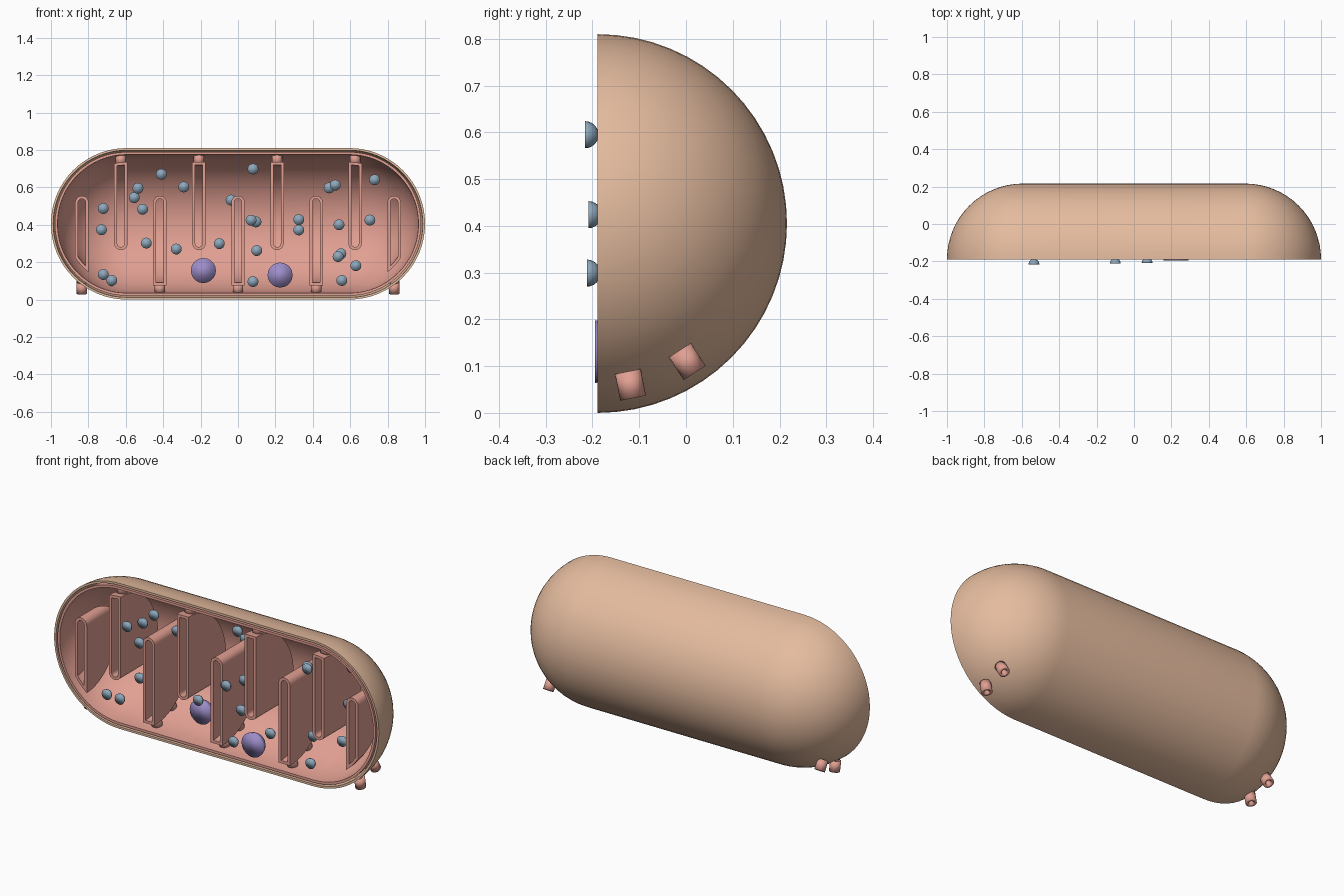
import bpy, bmesh, math
from mathutils import Matrix, Vector

if "Cube" in bpy.data.objects:
    bpy.data.objects.remove(bpy.data.objects["Cube"])

FRONT, MID, CAP_X = -0.189, 0.405, 0.595   # cut plane, axis height, cap centres


def material(name, rgb):
    m = bpy.data.materials.new(name)
    m.use_nodes = True
    m.diffuse_color = (*rgb, 1)
    m.node_tree.nodes["Principled BSDF"].inputs["Base Color"].default_value = (*rgb, 1)
    return m


TAN = material("tan", (0.78, 0.50, 0.345))
PINK = material("pink", (0.76, 0.35, 0.29))
BLUE = material("steel blue", (0.27, 0.39, 0.50))
PURPLE = material("violet", (0.34, 0.27, 0.59))


def finish(bm, name, mat, angle=35):
    bmesh.ops.recalc_face_normals(bm, faces=bm.faces)
    me = bpy.data.meshes.new(name)
    bm.to_mesh(me)
    bm.free()
    ob = bpy.data.objects.new(name, me)
    bpy.context.collection.objects.link(ob)
    me.materials.append(mat)
    smooth(ob, angle)
    return ob


def smooth(ob, angle=35):
    bpy.ops.object.select_all(action='DESELECT')
    ob.select_set(True)
    bpy.context.view_layer.objects.active = ob
    bpy.ops.object.shade_smooth_by_angle(angle=math.radians(angle))


def add_half_capsule(bm, r, front, arc=16, turn=32):
    """Half turn of a capsule profile about the x axis; returns its open rim."""
    prof = []
    for side in (-1, 1):
        for i in range(arc + 1):
            a = math.pi / 2 * (i if side < 0 else arc - i) / arc
            prof.append((side * (CAP_X + r * math.cos(a)), r * math.sin(a)))
    grid = []
    for x, rad in prof:
        row = []
        for j in range(turn + 1):
            b = math.pi * j / turn
            row.append(bm.verts.new((x, front + rad * math.sin(b), MID + rad * math.cos(b))))
        grid.append(row)
    for p, q in zip(grid, grid[1:]):
        for j in range(turn):
            bm.faces.new((p[j], p[j + 1], q[j + 1], q[j]))
    return [row[0] for row in grid], [row[-1] for row in grid]


def half_shell(name, outer, inner, mat):
    bm = bmesh.new()
    rims_out = add_half_capsule(bm, outer, FRONT)
    rims_in = add_half_capsule(bm, inner, FRONT)
    for o, n in zip(rims_out, rims_in):
        for k in range(len(o) - 1):
            bm.faces.new((o[k], o[k + 1], n[k + 1], n[k]))
    bmesh.ops.remove_doubles(bm, verts=bm.verts, dist=1e-5)
    return finish(bm, name, mat)


def half_solid(name, r, front):
    bm = bmesh.new()
    add_half_capsule(bm, r, front)
    bmesh.ops.remove_doubles(bm, verts=bm.verts, dist=1e-5)
    bmesh.ops.holes_fill(bm, edges=[e for e in bm.edges if e.is_boundary], sides=0)
    return finish(bm, name, PINK)


def slab(name, x, half, tip, up):
    """Upright plate with one rounded end at z = tip, long towards the wall."""
    bm = bmesh.new()
    far = -0.2 if up else 1.0
    s = 1 if up else -1
    pts = [(x - half, far), (x + half, far)]
    for i in range(13):
        a = math.pi * i / 12
        pts.append((x + half * math.cos(a), tip - s * half + s * half * math.sin(a)))
    face = bm.faces.new([bm.verts.new((px, -0.3, pz)) for px, pz in pts])
    out = bmesh.ops.extrude_face_region(bm, geom=[face])["geom"]
    bmesh.ops.translate(bm, vec=(0, 0.7, 0),
                        verts=[v for v in out if isinstance(v, bmesh.types.BMVert)])
    return finish(bm, name, PINK)


def boolean(ob, cutter, op):
    mod = ob.modifiers.new("cut", 'BOOLEAN')
    mod.operation, mod.object, mod.solver = op, cutter, 'EXACT'
    dg = bpy.context.evaluated_depsgraph_get()
    me = bpy.data.meshes.new_from_object(ob.evaluated_get(dg))
    ob.modifiers.clear()
    ob.data = me


def tube(name, x, angle, s):
    """Short hollow tube, radial from the capsule axis."""
    bm = bmesh.new()
    bmesh.ops.create_cone(bm, cap_ends=False, segments=20, radius1=0.028,
                          radius2=0.028, depth=0.058)
    d = Vector((0, math.sin(angle), s * math.cos(angle)))
    rot = d.to_track_quat('Z', 'X').to_matrix().to_4x4()
    pos = Vector((x, FRONT, MID)) + d * 0.352
    bmesh.ops.transform(bm, matrix=Matrix.Translation(pos) @ rot, verts=bm.verts)
    ob = finish(bm, name, PINK)
    mod = ob.modifiers.new("wall", 'SOLIDIFY')
    mod.thickness = 0.014
    # the wall grows inwards whichever way the open cylinder's normals ended up
    f = ob.data.polygons[0]
    axis_off = (f.center - pos) - d * (f.center - pos).dot(d)
    mod.offset = -1 if f.normal.dot(axis_off) > 0 else 1


def half_ball(name, x, z, y, r, mat):
    """Ball cut flat on its front side, shaded softly over the rim."""
    bm = bmesh.new()
    bmesh.ops.create_uvsphere(bm, u_segments=20, v_segments=12, radius=r)
    bmesh.ops.rotate(bm, verts=bm.verts, matrix=Matrix.Rotation(math.pi / 2, 3, 'X'))
    bmesh.ops.delete(bm, geom=[v for v in bm.verts if v.co.y < -1e-4], context='VERTS')
    bmesh.ops.holes_fill(bm, edges=[e for e in bm.edges if e.is_boundary], sides=0)
    bmesh.ops.translate(bm, vec=(x, y, z), verts=bm.verts)
    finish(bm, name, mat, 180)


# Two nested membranes
half_shell("outer_membrane", 0.405, 0.393, TAN)
half_shell("inner_membrane", 0.384, 0.370, PINK)

# Hollow folds, alternately from floor and ceiling, with their tubes
body = half_solid("fold_limit", 0.33, FRONT)
lumen = half_solid("lumen_limit", 0.315, FRONT - 0.01)
for i in range(9):
    x = (i - 4) * 0.2087
    up = i % 2 == 0
    tip, s = (0.555, -1) if up else (0.265, 1)
    fold = slab(f"fold_{i + 1}", x, 0.036, tip, up)
    hollow = slab("hollow", x, 0.02, tip + s * 0.016, up)
    boolean(fold, body, 'INTERSECT')
    boolean(hollow, lumen, 'INTERSECT')
    boolean(fold, hollow, 'DIFFERENCE')
    smooth(fold)
    bpy.data.objects.remove(hollow)
    for k, deg in enumerate((11.5, 33)):
        tube(f"fold_tube_{i + 1}_{k + 1}", x, math.radians(deg), s)
for helper in (body, lumen):
    bpy.data.objects.remove(helper)

# Large granules
half_ball("granule_1", -0.185, 0.155, -0.065, 0.067, PURPLE)
half_ball("granule_2", 0.225, 0.131, -0.195, 0.067, PURPLE)

# Small beads: x, z, depth behind the cut plane
beads = [
    (-.41, .67, .03), (-.535, .595, -.027), (-.555, .545, .14), (-.51, .483, .045),
    (-.72, .487, .2), (-.73, .373, .2), (-.49, .302, .02), (-.33, .27, .28),
    (-.29, .602, .06), (-.037, .532, .3), (-.1, .299, -.023), (.08, .698, .065),
    (.07, .424, -.02), (.096, .415, .1), (.1, .262, .07), (.08, .096, .03),
    (.325, .427, .25), (.325, .372, .25), (.487, .597, .1), (.52, .612, .05),
    (.73, .64, .14), (.54, .4, .25), (.705, .425, .15), (.55, .245, .25),
    (.535, .23, .08), (.63, .181, .2), (.555, .102, .03), (-.72, .134, .06),
    (-.675, .102, .11), (.23, .14, .14),
]
for n, (x, z, depth) in enumerate(beads):
    half_ball(f"bead_{n + 1}", x, z, FRONT + depth, 0.029, BLUE)
